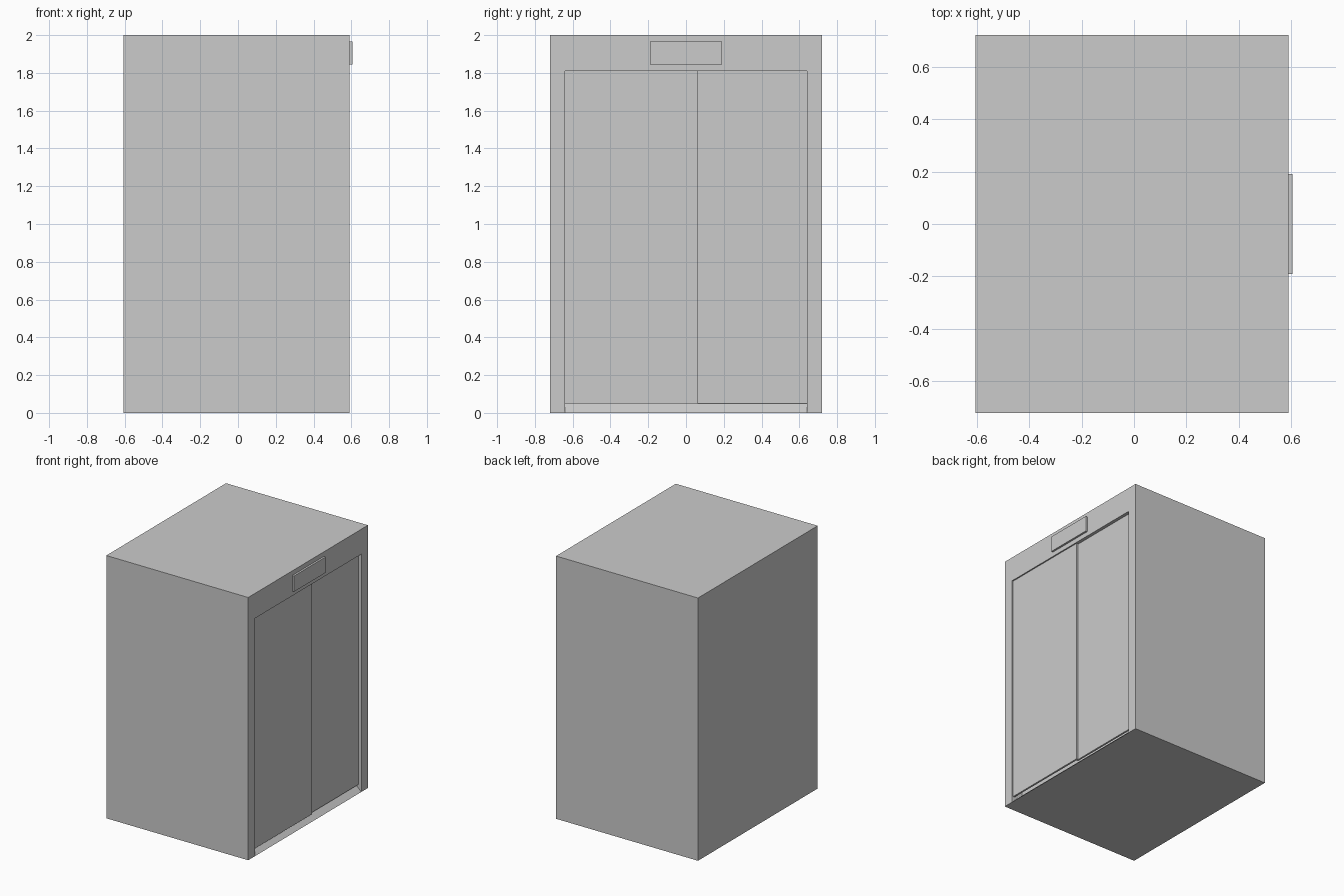
import bpy, bmesh

if "Cube" in bpy.data.objects:
    bpy.data.objects.remove(bpy.data.objects["Cube"])


def box(name, x, y, z):
    """Box from (min, max) ranges on each axis."""
    bm = bmesh.new()
    bmesh.ops.create_cube(bm, size=1)
    for v in bm.verts:
        v.co = [r[0] if c < 0 else r[1] for c, r in zip(v.co, (x, y, z))]
    return finish(name, bm)


def prism(name, profile, y0, y1):
    """Closed x-z profile extruded along y."""
    bm = bmesh.new()
    face = bm.faces.new([bm.verts.new((x, y0, z)) for x, z in profile])
    ext = bmesh.ops.extrude_face_region(bm, geom=[face])
    verts = [g for g in ext["geom"] if isinstance(g, bmesh.types.BMVert)]
    bmesh.ops.translate(bm, verts=verts, vec=(0, y1 - y0, 0))
    bmesh.ops.recalc_face_normals(bm, faces=bm.faces)
    return finish(name, bm)


def finish(name, bm):
    mesh = bpy.data.meshes.new(name)
    bm.to_mesh(mesh)
    bm.free()
    obj = bpy.data.objects.new(name, mesh)
    bpy.context.collection.objects.link(obj)
    return obj


FRONT = 0.59      # plane of the door wall
BACK = 0.50       # back of the doorway recess
HALF = 0.64       # half width of the doorway
TOP = 1.81        # doorway height
SILL = 0.05       # sill height

# Cabin with a doorway recess cut into its door wall
cabin = box("cabin", (-0.605, FRONT), (-0.72, 0.72), (0, 2))
cutter = box("doorway_cutter", (BACK, 0.7), (-HALF, HALF), (-0.1, TOP))
cutter.hide_render = True
cut = cabin.modifiers.new("doorway", 'BOOLEAN')
cut.operation = 'DIFFERENCE'
cut.solver = 'EXACT'
cut.object = cutter
bpy.context.view_layer.objects.active = cabin
bpy.ops.object.modifier_apply(modifier=cut.name)
bpy.data.objects.remove(cutter)

# Sloped sill across the doorway
prism("door_sill", [(BACK, 0), (FRONT, 0), (FRONT - SILL, SILL), (BACK, SILL)],
      -HALF, HALF)

# Two sliding doors on separate tracks, the left one in front
box("left_door", (0.566, 0.58), (-HALF, 0.06), (SILL, TOP))
box("right_door", (0.551, 0.565), (0.04, HALF), (SILL, TOP))

# Floor indicator panel above the doors
box("indicator_panel", (FRONT, 0.605), (-0.19, 0.19), (1.845, 1.965))
